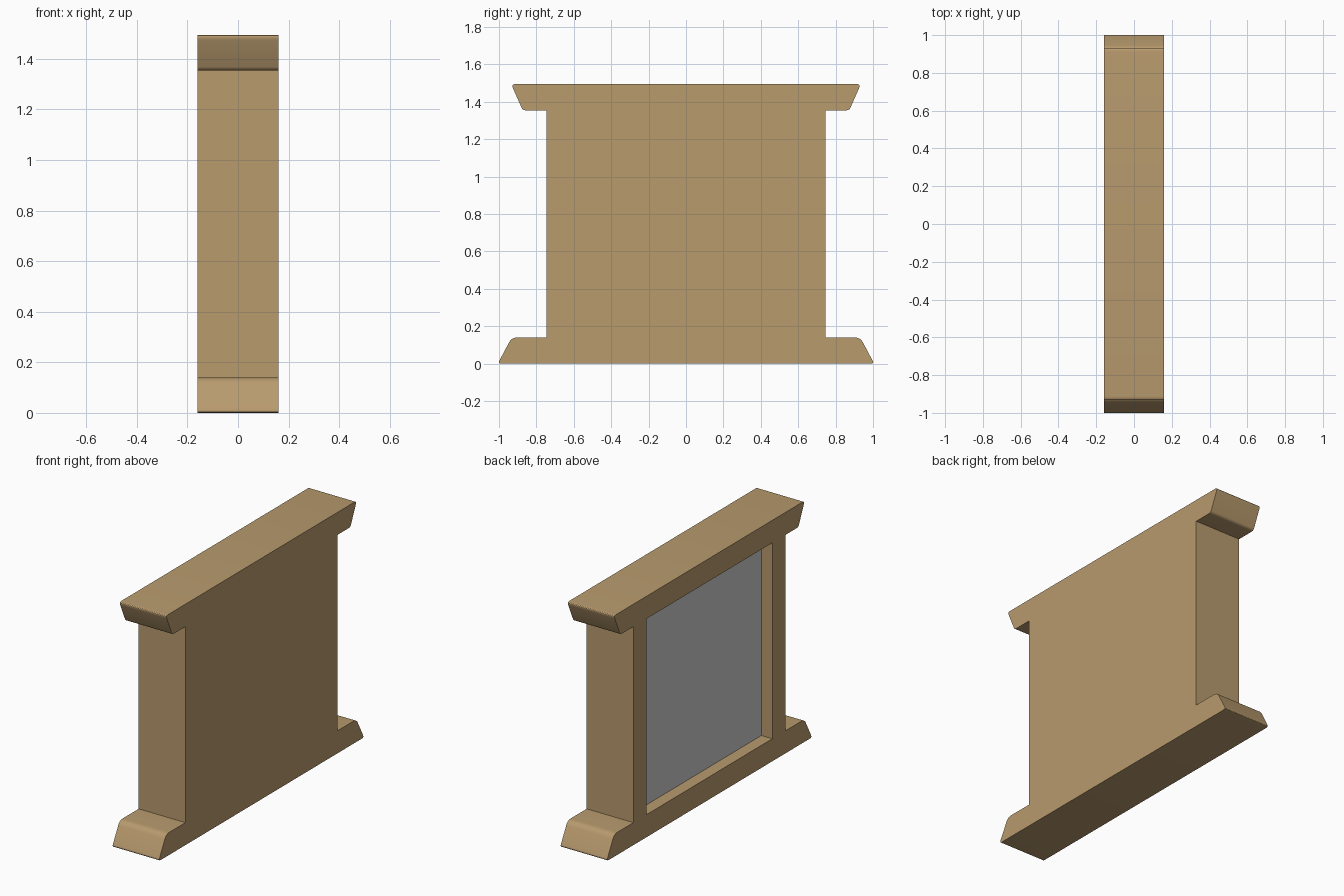
import bpy, bmesh, math
from mathutils import Vector

if "Cube" in bpy.data.objects:
    bpy.data.objects.remove(bpy.data.objects["Cube"])

W = 0.16            # half thickness in x
OPEN_Y, OPEN_Z0, OPEN_Z1 = 0.617, 0.14, 1.355
DEPTH = 0.075       # recess depth on the -x side

wood = bpy.data.materials.new("wood")
wood.diffuse_color = (0.48, 0.325, 0.155, 1)
wood.use_nodes = True
wood.node_tree.nodes["Principled BSDF"].inputs["Base Color"].default_value = wood.diffuse_color


def to_object(name, bm, mat=None):
    bmesh.ops.recalc_face_normals(bm, faces=bm.faces)
    me = bpy.data.meshes.new(name)
    bm.to_mesh(me)
    bm.free()
    ob = bpy.data.objects.new(name, me)
    bpy.context.collection.objects.link(ob)
    if mat:
        me.materials.append(mat)
    return ob


def box(name, x0, x1, y, z0, z1):
    bm = bmesh.new()
    bmesh.ops.create_cube(bm, size=1)
    for v in bm.verts:
        v.co = ((x0 + x1) / 2 + v.co.x * (x1 - x0), v.co.y * 2 * y,
                (z0 + z1) / 2 + v.co.z * (z1 - z0))
    return to_object(name, bm)


def rounded(corners, steps=5):
    """Round each (y, z, trim) corner; the end points stay as given."""
    pts = []
    for i, (y, z, r) in enumerate(corners):
        c = Vector((y, z))
        if r == 0:
            pts.append(c)
            continue
        before = (Vector(corners[i - 1][:2]) if i else Vector((0, z))) - c
        after = (Vector(corners[i + 1][:2]) if i + 1 < len(corners) else Vector((0, z))) - c
        a, b = c + before.normalized() * r, c + after.normalized() * r
        for k in range(steps + 1):
            t = k / steps
            pts.append(a * (1 - t) ** 2 + c * 2 * t * (1 - t) + b * t * t)
    return pts


# Frame: one silhouette with plinth and cornice, mirrored in y, extruded in x
half = rounded([(1.0065, 0, 0.02), (0.932, 0.14, 0.03), (0.745, 0.14, 0),
                (0.745, 1.355, 0), (0.873, 1.355, 0.015), (0.935, 1.495, 0.022)])
outline = half + [Vector((-p.x, p.y)) for p in reversed(half)]
bm = bmesh.new()
face = bm.faces.new([bm.verts.new((-W, p.x, p.y)) for p in outline])
ext = bmesh.ops.extrude_face_region(bm, geom=[face], use_keep_orig=True)
bmesh.ops.translate(bm, vec=(2 * W, 0, 0),
                    verts=[v for v in ext["geom"] if isinstance(v, bmesh.types.BMVert)])
frame = to_object("frame", bm, wood)

# Recess cut into the -x side
cutter = box("recess_cutter", -W - 0.1, -W + DEPTH + 0.01, OPEN_Y, OPEN_Z0, OPEN_Z1)
cutter.data.materials.append(wood)
cutter.hide_render = True
cutter.hide_set(True)
cut = frame.modifiers.new("recess", 'BOOLEAN')
cut.operation = 'DIFFERENCE'
cut.solver = 'EXACT'
cut.object = cutter

bpy.context.view_layer.objects.active = frame
frame.select_set(True)
bpy.ops.object.modifier_apply(modifier=cut.name)
bpy.data.objects.remove(cutter)
bpy.ops.object.shade_smooth_by_angle(angle=math.radians(25))

# Grey panel at the bottom of the recess
box("panel", -W + DEPTH, -W + DEPTH + 0.01, OPEN_Y, OPEN_Z0, OPEN_Z1)
